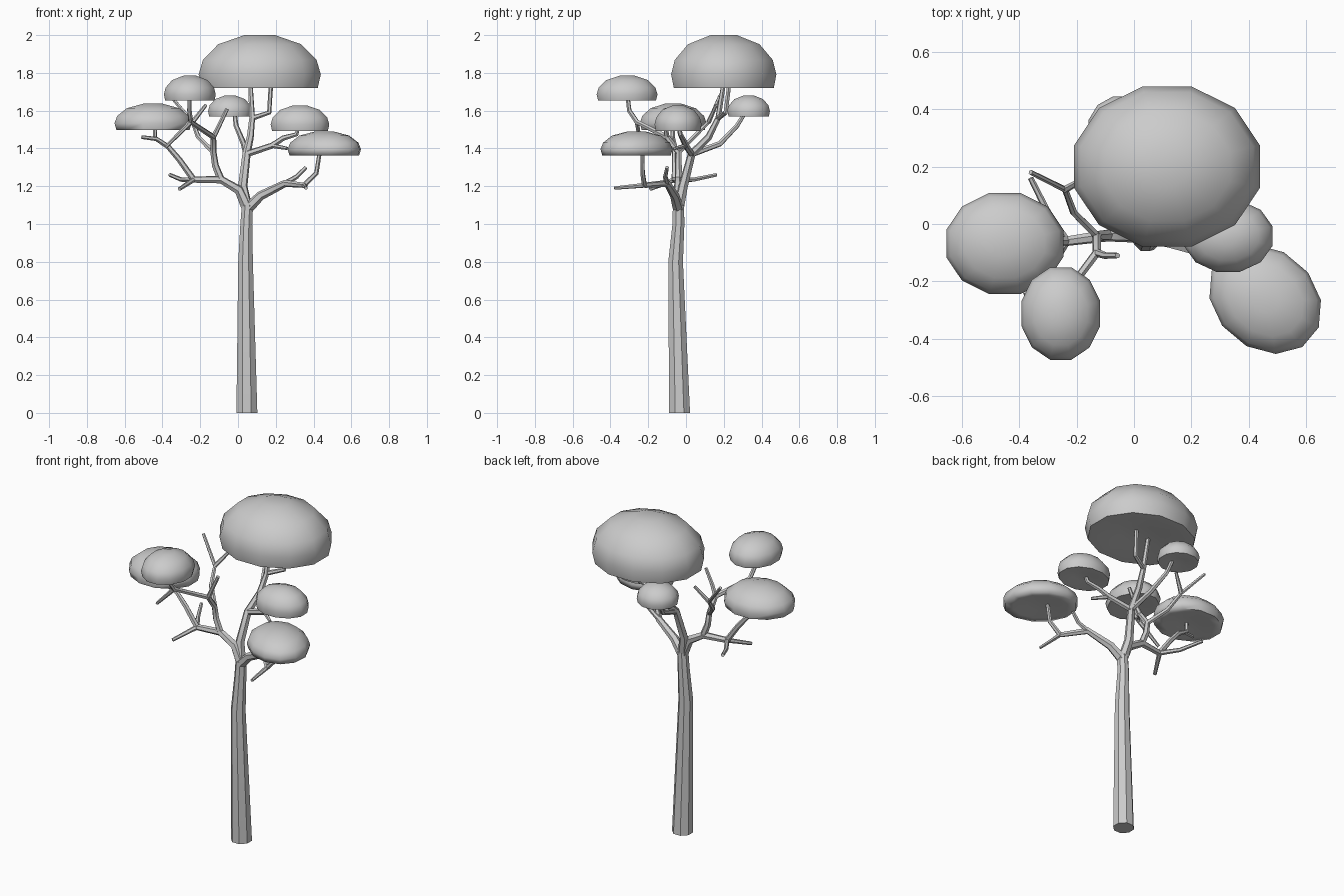
import bpy, bmesh, math
from mathutils import Vector, Matrix

cube = bpy.data.objects.get("Cube")
if cube:
    bpy.data.objects.remove(cube, do_unlink=True)


def material(name, rgb):
    mat = bpy.data.materials.new(name)
    mat.use_nodes = True
    mat.diffuse_color = (*rgb, 1)
    mat.node_tree.nodes["Principled BSDF"].inputs["Base Color"].default_value = (*rgb, 1)
    return mat


grey = material("plain grey", (0.6, 0.6, 0.6))


def finish(name, bm, angle):
    mesh = bpy.data.meshes.new(name)
    bmesh.ops.recalc_face_normals(bm, faces=bm.faces)
    bm.to_mesh(mesh)
    bm.free()
    mesh.materials.append(grey)
    obj = bpy.data.objects.new(name, mesh)
    bpy.context.collection.objects.link(obj)
    bpy.ops.object.select_all(action='DESELECT')
    obj.select_set(True)
    bpy.context.view_layer.objects.active = obj
    bpy.ops.object.shade_smooth_by_angle(angle=math.radians(angle))


def loft(bm, rings):
    for low, high in zip(rings, rings[1:]):
        n = len(low)
        for i in range(n):
            j = (i + 1) % n
            bm.faces.new((low[i], low[j], high[j], high[i]))
    bm.faces.new(rings[0][::-1])
    bm.faces.new(rings[-1])


def limb(name, path, radii, sides=6):
    """Tube through the path, with rings set square to each bend."""
    pts = [Vector(p) for p in path]
    last = len(pts) - 1
    bm = bmesh.new()
    rings = []
    for k, p in enumerate(pts):
        ahead = (pts[min(k + 1, last)] - p).normalized()
        behind = (p - pts[max(k - 1, 0)]).normalized()
        d = (ahead + behind).normalized()
        if k == 0 and sides > 6:
            d = Vector((0, 0, 1))
        if k == 0:
            u = d.orthogonal().normalized()
        u = (u - d * u.dot(d)).normalized()
        v = d.cross(u)
        if isinstance(radii, list):
            r = radii[k]
        else:
            r = radii[0] + (radii[1] - radii[0]) * k / last
        ring = []
        for i in range(sides):
            a = math.tau * (i + 0.5) / sides
            ring.append(bm.verts.new(p + r * (u * math.cos(a) + v * math.sin(a))))
        rings.append(ring)
    loft(bm, rings)
    finish(name, bm, 40)


# Domed leaf clump: (radius, height) fractions from the dented base to the top
DOME = [(0.35, 0.08), (0.72, 0.02), (0.95, 0.02), (1.0, 0.27), (0.93, 0.54), (0.68, 0.83), (0.25, 1.0)]


def canopy(name, centre, size, bottom, top, turn=0):
    bm = bmesh.new()
    rot = Matrix.Rotation(math.radians(turn), 3, 'Z')
    rings = []
    for r, h in DOME:
        ring = []
        for i in range(12):
            a = math.tau * (i + 0.5) / 12
            # slightly squared ellipse touching its full width
            p = rot @ Vector((size[0] * r * math.cos(a) * 1.03, size[1] * r * math.sin(a) * 1.03, 0))
            ring.append(bm.verts.new((centre[0] + p.x, centre[1] + p.y, bottom + (top - bottom) * h)))
        rings.append(ring)
    loft(bm, rings)
    finish(name, bm, 75)


# Trunk
fork = (0.05, -0.04, 1.08)
limb("trunk", [(0.047, -0.034, 0), (0.04, -0.055, 0.8), (0.044, -0.04, 1.0), (0.05, -0.04, 1.1)],
     [0.06, 0.042, 0.034, 0.032], 8)

# Right-hand low limb
r_joint, r_end = (0.25, -0.10, 1.215), (0.35, -0.22, 1.205)
limb("left_limb", [fork, (0.12, -0.06, 1.15), r_joint, r_end], (0.03, 0.014))
limb("left_limb_stub", [r_joint, (0.31, -0.11, 1.25), (0.36, -0.10, 1.30)], (0.015, 0.01))
limb("left_limb_front_stub", [r_end, (0.36, -0.38, 1.19)], (0.013, 0.009))
limb("left_low_stem", [r_end, (0.415, -0.23, 1.27), (0.436, -0.23, 1.40)], (0.014, 0.011))

# Spreading limb on the other side
l_fork, l_low, l_out = (-0.09, -0.04, 1.235), (-0.235, -0.06, 1.235), (-0.37, -0.06, 1.41)
limb("right_limb", [fork, (0.005, -0.04, 1.18), l_fork, l_low], (0.03, 0.017))
limb("right_outer_branch", [l_low, (-0.31, -0.06, 1.34), l_out, (-0.44, -0.07, 1.455), (-0.44, -0.07, 1.53)], (0.017, 0.011))
limb("right_outer_stub", [l_out, (-0.43, -0.08, 1.45), (-0.51, -0.10, 1.46)], (0.013, 0.01))
limb("right_low_front_stub", [l_low, (-0.31, -0.19, 1.185)], (0.014, 0.01))
limb("right_low_back_stub", [l_low, (-0.30, 0.04, 1.235), (-0.36, 0.16, 1.26)], (0.014, 0.01))

# Upper part of that limb
up, front_joint, back_joint = (-0.13, -0.04, 1.38), (-0.13, -0.10, 1.46), (-0.24, 0.12, 1.54)
front_tip = (-0.25, -0.26, 1.54)
limb("right_upper_branch", [l_fork, (-0.12, -0.04, 1.31), up, front_joint], (0.02, 0.015))
limb("right_upper_stub", [front_joint, (-0.10, -0.11, 1.52), (-0.057, -0.11, 1.61)], (0.014, 0.01))
limb("right_front_branch", [front_joint, front_tip, (-0.257, -0.30, 1.60), (-0.257, -0.31, 1.68)], (0.015, 0.011))
limb("right_front_stub", [front_tip, (-0.38, -0.24, 1.41)], (0.013, 0.009))
limb("right_back_branch", [up, (-0.21, 0.04, 1.46), back_joint, (-0.36, 0.18, 1.68)], (0.015, 0.009))
limb("right_back_stub", [back_joint, (-0.17, 0.16, 1.63)], (0.013, 0.009))

# Central limb with its side and back branches
c_fork, e_joint, a_joint = (0.045, 0.03, 1.37), (0.18, 0.0, 1.415), (0.075, 0.17, 1.56)
limb("centre_limb", [fork, (0.025, -0.015, 1.2), c_fork, (0.065, 0.12, 1.46), a_joint, (0.065, 0.2, 1.75)], (0.029, 0.012))
limb("centre_side_stem", [a_joint, (0.165, 0.21, 1.59), (0.175, 0.23, 1.75)], (0.014, 0.012))
limb("left_upper_branch", [c_fork, e_joint, (0.24, -0.02, 1.455), (0.31, -0.03, 1.475), (0.32, -0.04, 1.52)], (0.018, 0.011))
limb("left_upper_stub", [e_joint, (0.26, -0.06, 1.40)], (0.013, 0.009))
limb("back_branch", [c_fork, (0.03, 0.18, 1.425), (-0.01, 0.27, 1.52), (-0.02, 0.32, 1.6)], (0.017, 0.011))

# Leaf canopies
canopy("top_canopy", (0.115, 0.2), (0.325, 0.28), 1.715, 2.0)
canopy("right_canopy", (-0.45, -0.068), (0.205, 0.177), 1.495, 1.637)
canopy("right_front_canopy", (-0.255, -0.312), (0.138, 0.162), 1.65, 1.785)
canopy("left_low_canopy", (0.457, -0.262), (0.207, 0.168), 1.36, 1.49, -40)
canopy("left_canopy", (0.328, -0.042), (0.156, 0.125), 1.49, 1.627)
canopy("back_canopy", (-0.042, 0.332), (0.117, 0.113), 1.567, 1.68)
